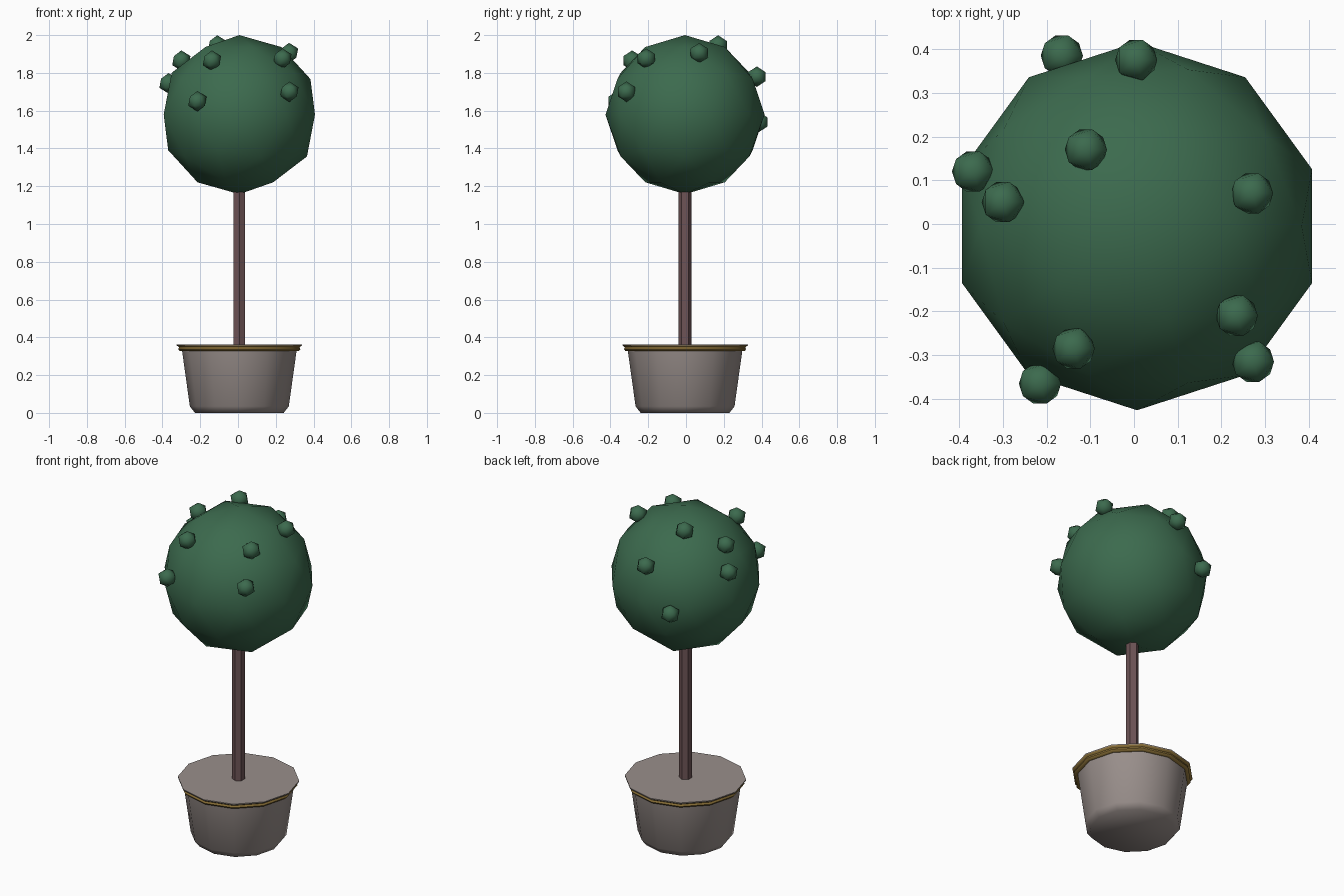
import bpy, bmesh, math
from mathutils import Matrix, Vector

if "Cube" in bpy.data.objects:
    bpy.data.objects.remove(bpy.data.objects["Cube"])

CX, CY = 0.007, -0.005   # axis of the tree and pot


def material(name, rgb):
    m = bpy.data.materials.new(name)
    m.diffuse_color = (*rgb, 1)
    m.use_nodes = True
    m.node_tree.nodes["Principled BSDF"].inputs["Base Color"].default_value = m.diffuse_color
    return m


green = material("leaf green", (0.045, 0.145, 0.076))
brown = material("trunk brown", (0.155, 0.088, 0.092))
grey = material("pot grey", (0.32, 0.275, 0.26))
gold = material("rim gold", (0.30, 0.19, 0.045))


def finish(bm, name, mats, smooth_angle):
    me = bpy.data.meshes.new(name)
    bmesh.ops.recalc_face_normals(bm, faces=bm.faces[:])
    bm.to_mesh(me)
    bm.free()
    for m in mats:
        me.materials.append(m)
    if smooth_angle:
        me.shade_smooth()
        me.set_sharp_from_angle(angle=math.radians(smooth_angle))
    ob = bpy.data.objects.new(name, me)
    bpy.context.collection.objects.link(ob)
    return ob


def ball(name, pos, radius, subdivisions):
    bm = bmesh.new()
    bmesh.ops.create_icosphere(bm, subdivisions=subdivisions, radius=radius,
                               matrix=Matrix.Translation(pos))
    return finish(bm, name, [green], 60)


# Leaf crown
ball("crown", (CX, CY, 1.579), 0.421, 2)

# Small leaf tufts on the crown
tufts = [(-0.165, 0.385, 1.54), (0.005, 0.375, 1.78), (-0.11, 0.17, 1.945),
         (-0.368, 0.12, 1.745), (-0.30, 0.05, 1.865), (0.27, 0.07, 1.905),
         (0.235, -0.21, 1.875), (0.272, -0.315, 1.70), (-0.138, -0.285, 1.865),
         (-0.215, -0.365, 1.65)]
for i, p in enumerate(tufts):
    ball(f"leaf_tuft_{i + 1}", p, 0.054, 1)

# Hexagonal trunk
bm = bmesh.new()
bmesh.ops.create_cone(bm, cap_ends=True, segments=6, radius1=0.035, radius2=0.035,
                      depth=0.95, matrix=Matrix.Translation((CX, CY, 0.775)) @ Matrix.Rotation(math.pi / 6, 4, 'Z')
                      @ Matrix.Rotation(math.pi / 6, 4, 'Z'))
# vertices point to the front and back
ang = max(bm.verts, key=lambda v: v.co.y).co
if abs(ang.x - CX) > 0.005:
    bmesh.ops.rotate(bm, verts=bm.verts[:], cent=(CX, CY, 0),
                     matrix=Matrix.Rotation(math.pi / 6, 3, 'Z'))
finish(bm, "trunk", [brown], 0)

# Twelve-sided pot: (radius, height) profile with the gold rim near the top
profile = [(0.235, 0.0), (0.262, 0.035), (0.303, 0.328), (0.316, 0.328),
           (0.323, 0.337), (0.319, 0.348), (0.332, 0.357), (0.332, 0.363)]
SIDES = 12
bm = bmesh.new()
rings = [[bm.verts.new((CX + r * math.cos(2 * math.pi * k / SIDES),
                        CY + r * math.sin(2 * math.pi * k / SIDES), z))
          for k in range(SIDES)] for r, z in profile]
for j in range(len(rings) - 1):
    for k in range(SIDES):
        n = (k + 1) % SIDES
        f = bm.faces.new((rings[j][k], rings[j][n], rings[j + 1][n], rings[j + 1][k]))
        f.material_index = 1 if 2 <= j <= 5 else 0
bm.faces.new(rings[0][::-1])
bm.faces.new(rings[-1])
finish(bm, "pot", [grey, gold], 55)
